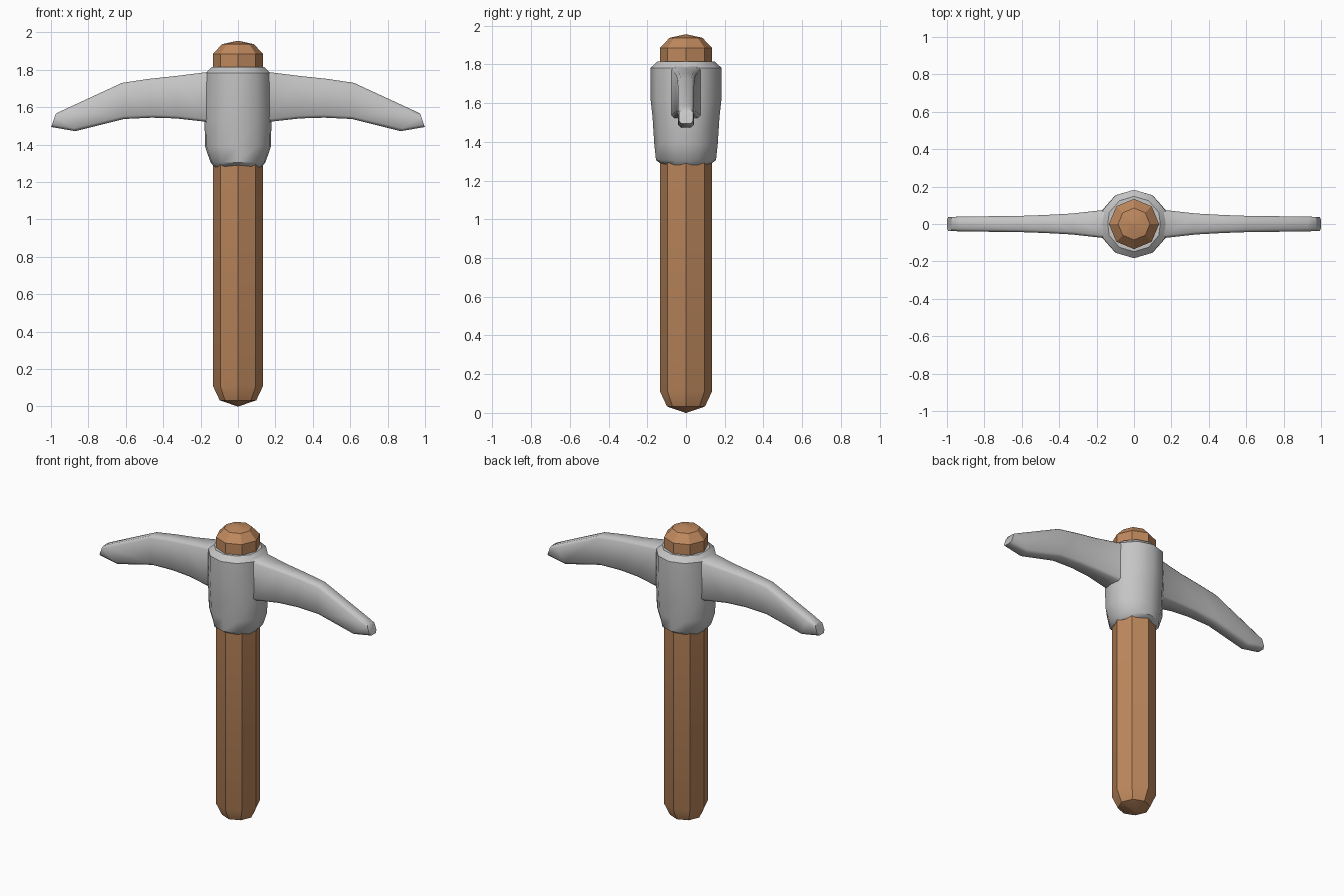
import bpy, bmesh, math

if "Cube" in bpy.data.objects:
    bpy.data.objects.remove(bpy.data.objects["Cube"])


def material(name, rgb):
    m = bpy.data.materials.new(name)
    m.diffuse_color = (*rgb, 1)
    m.use_nodes = True
    m.node_tree.nodes["Principled BSDF"].inputs["Base Color"].default_value = m.diffuse_color
    return m


wood = material("warm_wood", (0.52, 0.25, 0.112))
steel = material("grey_steel", (0.56, 0.56, 0.56))


def loft(name, rings, mat, angle, mirror=False):
    """Skin a list of equal-length vertex rings and cap both ends."""
    bm = bmesh.new()
    loops = [[bm.verts.new(p) for p in ring] for ring in rings]
    n = len(loops[0])
    for a, b in zip(loops, loops[1:]):
        for i in range(n):
            j = (i + 1) % n
            bm.faces.new((a[i], a[j], b[j], b[i]))
    bm.faces.new(loops[0][::-1])
    bm.faces.new(loops[-1])
    if mirror:
        geom = bm.verts[:] + bm.edges[:] + bm.faces[:]
        copy = bmesh.ops.duplicate(bm, geom=geom)["geom"]
        for v in copy:
            if isinstance(v, bmesh.types.BMVert):
                v.co.x *= -1
    bmesh.ops.recalc_face_normals(bm, faces=bm.faces)
    mesh = bpy.data.meshes.new(name)
    bm.to_mesh(mesh)
    bm.free()
    mesh.materials.append(mat)
    ob = bpy.data.objects.new(name, mesh)
    bpy.context.collection.objects.link(ob)
    bpy.ops.object.select_all(action='DESELECT')
    bpy.context.view_layer.objects.active = ob
    ob.select_set(True)
    bpy.ops.object.shade_smooth_by_angle(angle=math.radians(angle))
    return ob


# Eight-sided wooden handle with rounded ends
profile = [(0.002, 0.0), (0.098, 0.033), (0.134, 0.11), (0.134, 1.885),
           (0.085, 1.937), (0.002, 1.955)]
rings = [[(r * math.cos(k * math.pi / 4), r * math.sin(k * math.pi / 4), z)
          for k in range(8)] for r, z in profile]
loft("handle", rings, wood, 30)

# Steel collar around the handle: twelve-sided, scaled per height in x and y
quarter = [(1, 0), (0.95, 0.41), (0.56, 0.84)]
outline = quarter + [(0, 1)] + [(-x, y) for x, y in quarter[::-1]]
outline += [(-x, -y) for x, y in quarter[1:]] + [(0, -1)]
outline += [(x, -y) for x, y in quarter[:0:-1]]
levels = [(0.125, 0.12, 1.28), (0.147, 0.155, 1.305), (0.176, 0.164, 1.39),
          (0.179, 0.173, 1.53), (0.178, 0.183, 1.62), (0.175, 0.183, 1.782),
          (0.140, 0.148, 1.815)]
loft("collar", [[(x * sx, y * sy, z) for x, y in outline]
                for sx, sy, z in levels], steel, 40)

# Pair of curved blades with chamfered edges
# stations: top x, top z, bottom x, bottom z, half thickness
stations = [(0.10, 1.805, 0.10, 1.515, 0.090), (0.17, 1.787, 0.17, 1.522, 0.074),
            (0.33, 1.767, 0.33, 1.540, 0.056), (0.48, 1.751, 0.46, 1.544, 0.048),
            (0.62, 1.730, 0.61, 1.537, 0.043), (0.93, 1.587, 0.87, 1.472, 0.040),
            (0.974, 1.566, 0.999, 1.494, 0.037)]
rings = []
for xt, zt, xb, zb, w in stations:
    f = min(0.015 / (zt - zb), 0.2)      # chamfer as a fraction of blade depth
    c = w - 0.014
    section = [(c, 0), (w, f), (w, 1 - f), (c, 1),
               (-c, 1), (-w, 1 - f), (-w, f), (-c, 0)]
    rings.append([(xt + (xb - xt) * t, y, zt + (zb - zt) * t)
                  for y, t in section])
loft("blades", rings, steel, 50, mirror=True)
